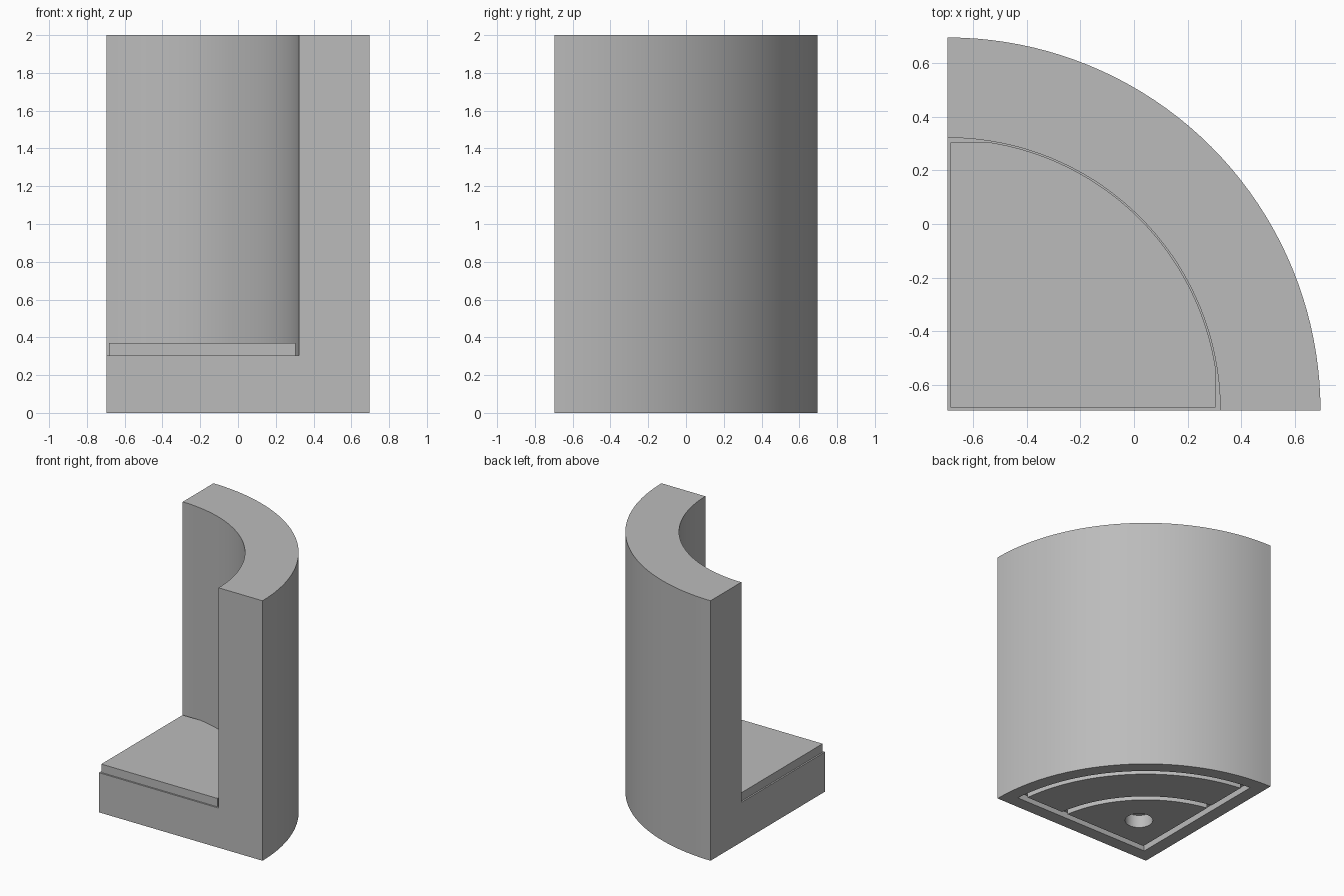
import bpy, bmesh
from math import asin, acos, cos, sin, pi

cube = bpy.data.objects.get("Cube")
if cube:
    bpy.data.objects.remove(cube, do_unlink=True)

CORNER = -0.696   # x and y of the straight corner of the quarter round
RADIUS = 1.392
SEGMENTS = 40

grey = bpy.data.materials.new("plain grey")
grey.use_nodes = True
colour = (0.5, 0.5, 0.5, 1)
grey.diffuse_color = colour
grey.node_tree.nodes["Principled BSDF"].inputs["Base Color"].default_value = colour


def arc(radius, start, end):
    steps = [start + (end - start) * i / SEGMENTS for i in range(SEGMENTS + 1)]
    return [(radius * cos(a), radius * sin(a)) for a in steps]


def sector(outer, inset, inner=0):
    """Quarter round, or quarter ring, held back from both straight sides."""
    a = asin(inset / outer)
    points = arc(outer, a, pi / 2 - a)
    if inner:
        b = asin(inset / inner)
        return points + arc(inner, pi / 2 - b, b)
    return points + [(inset, inset)]


def prism(name, outline, low, high):
    mesh = bpy.data.meshes.new(name)
    bm = bmesh.new()
    base = bm.faces.new([bm.verts.new((CORNER + x, CORNER + y, low)) for x, y in outline])
    top = bmesh.ops.extrude_face_region(bm, geom=[base])["geom"]
    for v in top:
        if isinstance(v, bmesh.types.BMVert):
            v.co.z = high
    bmesh.ops.recalc_face_normals(bm, faces=bm.faces)
    bm.to_mesh(mesh)
    bm.free()
    obj = bpy.data.objects.new(name, mesh)
    bpy.context.collection.objects.link(obj)
    mesh.materials.append(grey)
    return obj


def combine(target, tool, operation):
    mod = target.modifiers.new(operation, "BOOLEAN")
    mod.operation = operation
    mod.solver = "EXACT"
    mod.object = tool
    bpy.context.view_layer.objects.active = target
    bpy.ops.object.modifier_apply(modifier=mod.name)
    bpy.data.objects.remove(tool, do_unlink=True)


# Curved wall and base in one body
body = prism("wall_and_base", sector(RADIUS, 0), 0, 2)
combine(body, prism("bore", sector(1.018, -0.1), 0.305, 2.1), "DIFFERENCE")

# Grooves under the base, leaving two pads level with the rim
combine(body, prism("groove", sector(1.29, 0.1), -0.1, 0.05), "DIFFERENCE")
combine(body, prism("outer_pad", sector(1.245, 0.15, 0.925), 0, 0.07), "UNION")
combine(body, prism("inner_pad", sector(0.875, 0.15), 0, 0.07), "UNION")

# Round blind hole in the inner pad
hole = [(0.41 + x, 0.41 + y) for x, y in arc(0.1, 0, 2 * pi)[:-1]]
combine(body, prism("hole", hole, -0.1, 0.1), "DIFFERENCE")

# Thin slab on the base, rounded where it meets the wall
near, far, bend = 0.012, 1.0, 1.013
a = acos(far / bend)
slab = prism("floor_slab", [(near, near), (far, near)]
             + arc(bend, a, pi / 2 - a) + [(near, far)], 0.3, 0.37)

# Smooth curves with sharp corners
for obj in (body, slab):
    bpy.ops.object.select_all(action="DESELECT")
    obj.select_set(True)
    bpy.context.view_layer.objects.active = obj
    bpy.ops.object.shade_smooth_by_angle(angle=pi / 6)
